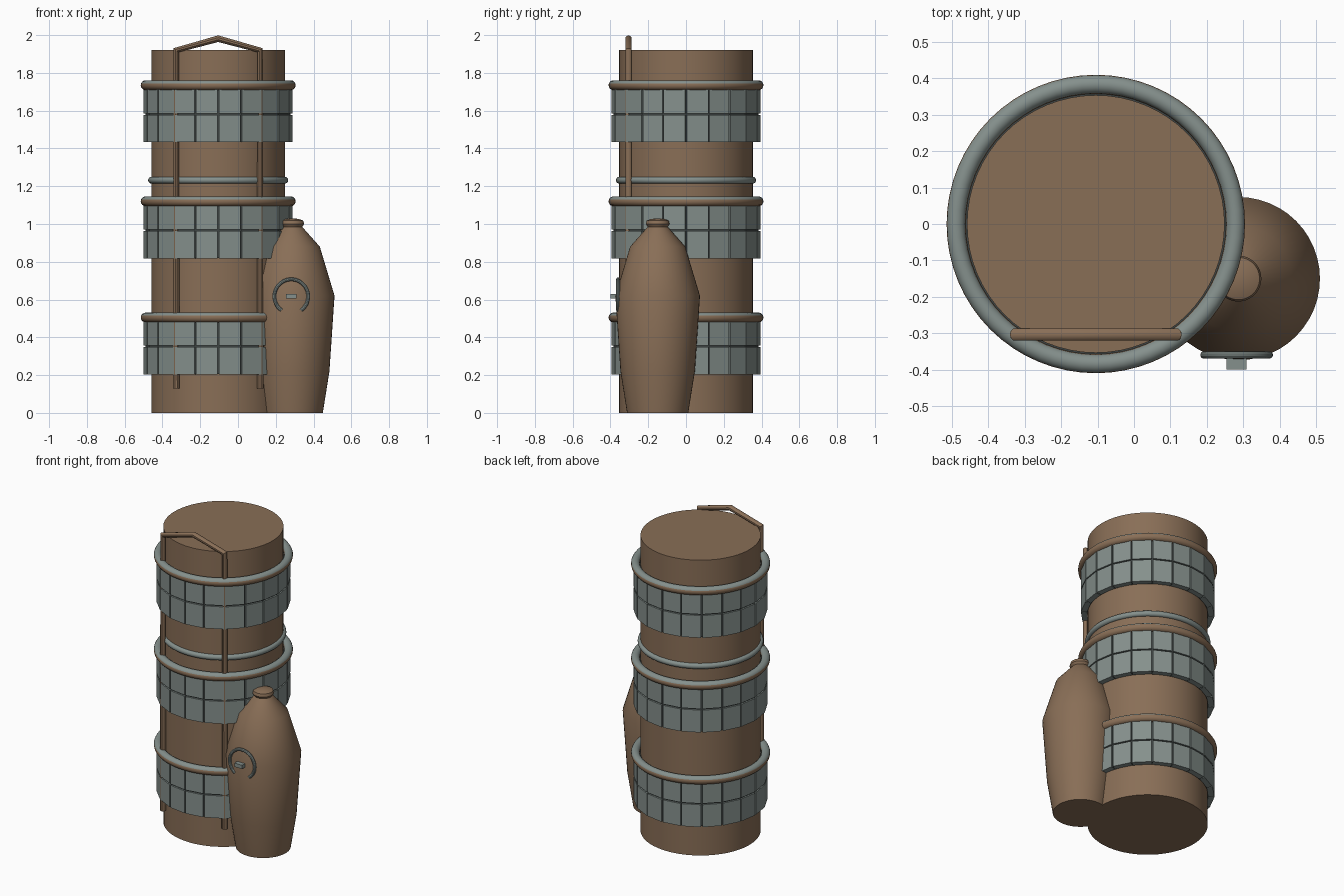
import bpy, bmesh
from math import sin, cos, pi, radians
from mathutils import Vector

cube = bpy.data.objects.get("Cube")
if cube:
    bpy.data.objects.remove(cube, do_unlink=True)

AXIS = -0.105          # x of the main cylinder
TANK = (0.287, -0.15)  # centre of the side tank


def material(name, rgb):
    m = bpy.data.materials.new(name)
    m.use_nodes = True
    m.diffuse_color = (*rgb, 1)
    m.node_tree.nodes["Principled BSDF"].inputs["Base Color"].default_value = (*rgb, 1)
    return m


brown = material("brown", (0.25, 0.157, 0.094))
grey = material("grey", (0.235, 0.28, 0.265))
dark = material("dark grey", (0.05, 0.06, 0.058))


def finish(obj, name, mats, smooth=True):
    obj.name = name
    for m in mats:
        obj.data.materials.append(m)
    if smooth:
        bpy.ops.object.select_all(action='DESELECT')
        obj.select_set(True)
        bpy.context.view_layer.objects.active = obj
        bpy.ops.object.shade_smooth_by_angle(angle=radians(35))
    return obj


def from_bmesh(bm, name, mats, smooth=True):
    bmesh.ops.recalc_face_normals(bm, faces=bm.faces)
    me = bpy.data.meshes.new(name)
    bm.to_mesh(me)
    bm.free()
    obj = bpy.data.objects.new(name, me)
    bpy.context.collection.objects.link(obj)
    return finish(obj, name, mats, smooth)


def cylinder(name, radius, low, high, sides, mat, smooth=True):
    bpy.ops.mesh.primitive_cylinder_add(vertices=sides, radius=radius, depth=high - low,
                                        location=(AXIS, 0, (low + high) / 2))
    return finish(bpy.context.object, name, [mat], smooth)


def ring(name, z, major, minor, mats):
    bpy.ops.mesh.primitive_torus_add(location=(AXIS, 0, z), major_radius=major, minor_radius=minor,
                                     major_segments=64, minor_segments=16)
    return finish(bpy.context.object, name, mats)


def tube(name, points, radius, mat):
    cu = bpy.data.curves.new(name, 'CURVE')
    cu.dimensions = '3D'
    cu.bevel_depth = radius
    cu.bevel_resolution = 3
    cu.use_fill_caps = True
    sp = cu.splines.new('POLY')
    sp.points.add(len(points) - 1)
    for p, co in zip(sp.points, points):
        p.co = (*co, 1)
    obj = bpy.data.objects.new(name, cu)
    bpy.context.collection.objects.link(obj)
    bpy.ops.object.select_all(action='DESELECT')
    obj.select_set(True)
    bpy.context.view_layer.objects.active = obj
    bpy.ops.object.convert(target='MESH')
    return finish(bpy.context.object, name, [mat])


def tile_band(name, top):
    """Two rows of flat tiles wrapped round the cylinder."""
    bm = bmesh.new()
    count, gap = 20, 0.004
    step = 2 * pi / count
    inner, outer, height = 0.36, 0.394, 0.153
    for row in range(2):
        high = top - row * height - gap
        low = top - (row + 1) * height + gap
        for i in range(count):
            a, b = i * step + gap / outer, (i + 1) * step - gap / outer
            rim = [[bm.verts.new((AXIS + r * cos(t), r * sin(t), z))
                    for t, z in ((a, low), (b, low), (b, high), (a, high))]
                   for r in (inner, outer)]
            bm.faces.new(rim[0])
            bm.faces.new(rim[1])
            for k in range(4):
                n = (k + 1) % 4
                bm.faces.new((rim[0][k], rim[0][n], rim[1][n], rim[1][k]))
    return from_bmesh(bm, name, [grey], smooth=False)


# Main body
cylinder("main_cylinder", 0.354, 0, 1.92, 64, brown)

# Tiled bands, each with a two-tone hoop on its top edge
for label, z in (("lower", 0.505), ("middle", 1.12), ("upper", 1.735)):
    cylinder(label + "_band_backing", 0.384, z - 0.3, z, 20, dark, smooth=False)
    tile_band(label + "_band_tiles", z)
    hoop = ring(label + "_hoop", z, 0.384, 0.026, [brown, grey])
    for f in hoop.data.polygons:
        f.material_index = int(f.normal.z > 0.5)

# Plain thin hoop
ring("thin_hoop", 1.232, 0.353, 0.018, [grey])

# Carrying frame on the front
side, y = 0.222, -0.304
tube("front_frame", [(AXIS - side, y, 0.13), (AXIS - side, y, 1.92), (AXIS, y, 1.981),
                     (AXIS + side, y, 1.92), (AXIS + side, y, 0.13)], 0.0175, brown)

# Side tank turned from a profile
profile = [(0, 0), (0.162, 0), (0.197, 0.22), (0.224, 0.62), (0.146, 0.88), (0.053, 0.985),
           (0.063, 1.0), (0.058, 1.018), (0.035, 1.027), (0, 1.03)]
bm = bmesh.new()
verts = [bm.verts.new((TANK[0] + r, TANK[1], z)) for r, z in profile]
edges = [bm.edges.new(pair) for pair in zip(verts, verts[1:])]
bmesh.ops.spin(bm, geom=verts + edges, cent=(*TANK, 0), axis=(0, 0, 1),
               angle=2 * pi, steps=48, use_merge=True)
bmesh.ops.remove_doubles(bm, verts=bm.verts, dist=0.0001)
from_bmesh(bm, "side_tank", [brown])

# Open ring and small bar on the tank front
centre = Vector((0.282, -0.36, 0.617))
arc = [radians(-55 + 290 * i / 36) for i in range(37)]
tube("tank_open_ring", [centre + 0.09 * Vector((cos(t), 0, sin(t))) for t in arc], 0.01, grey)
bpy.ops.mesh.primitive_cube_add(size=1, location=(centre.x, -0.38, centre.z))
bar = bpy.context.object
bar.scale = (0.055, 0.04, 0.024)
finish(bar, "tank_bar", [grey], smooth=False)
